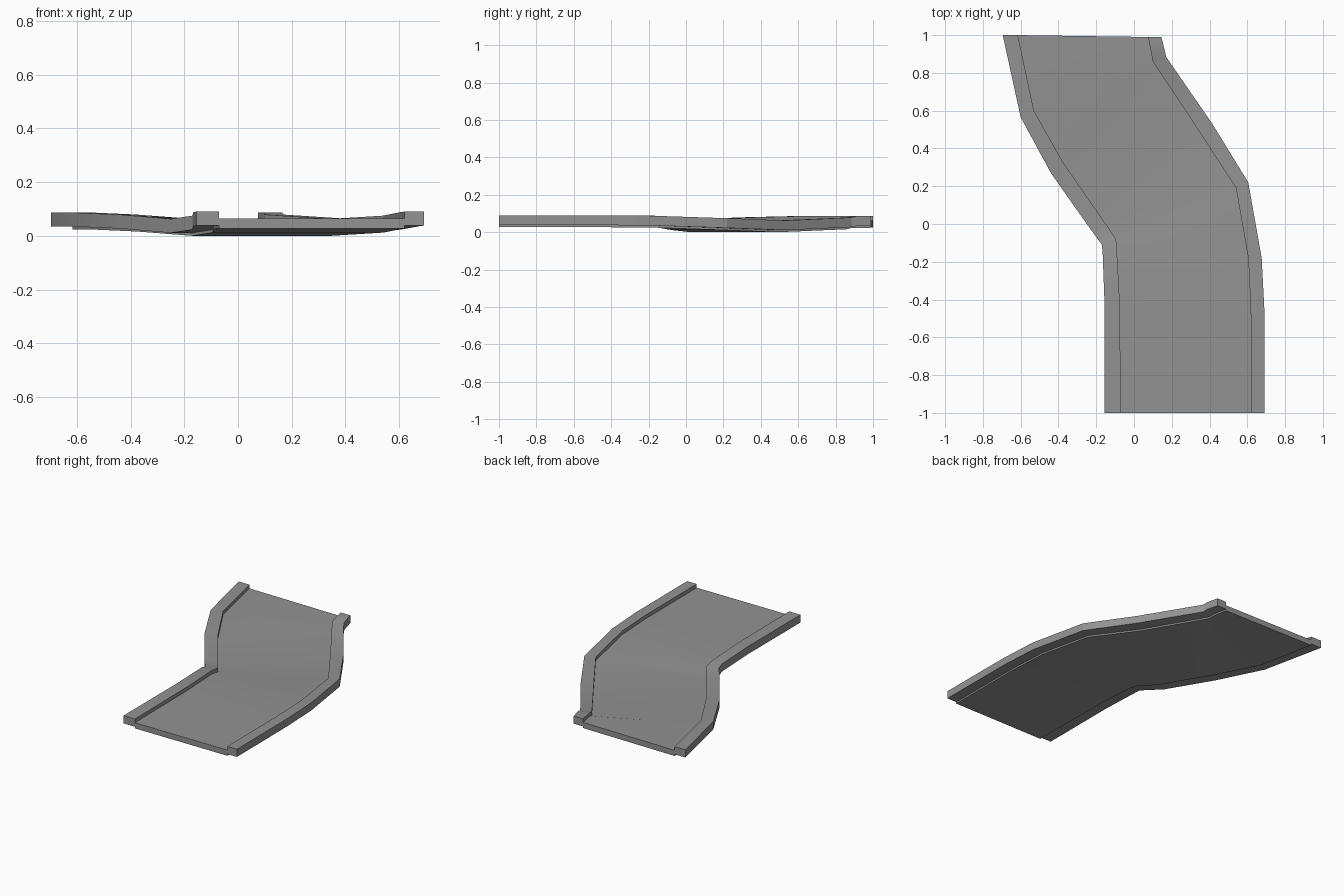
import bpy
import bmesh
import math

if "Cube" in bpy.data.objects:
    bpy.data.objects.remove(bpy.data.objects["Cube"])

# Stations along the curved lane:
# left outer, left inner, right inner, right outer (x, y), then height dip
STATIONS = [
    ((-.155, -1), (-.07, -1), (.62, -1), (.692, -1), 0),
    ((-.155, -.45), (-.075, -.42), (.618, -.45), (.69, -.45), 0),
    ((-.166, -.15), (-.09, -.15), (.605, -.18), (.676, -.18), -.002),
    ((-.17, -.11), (-.095, -.08), (.54, .19), (.605, .22), -.015),
    ((-.25, 0), (-.17, .03), (.345, .49), (.415, .53), -.027),
    ((-.44, .27), (-.375, .325), (.10, .86), (.17, .885), -.011),
    ((-.60, .565), (-.53, .60), (.095, .885), (.165, .91), -.004),
    ((-.695, 1), (-.615, 1), (.075, .99), (.145, .99), -.003),
]

# Dark grey asphalt
asphalt = bpy.data.materials.new("asphalt")
asphalt.diffuse_color = (.29, .29, .29, 1)
asphalt.use_nodes = True
asphalt.node_tree.nodes["Principled BSDF"].inputs["Base Color"].default_value = asphalt.diffuse_color


def strip(name, a, b, bottom, top):
    """Sweep a rectangular section between rails a and b of the stations."""
    bm = bmesh.new()
    rings = []
    for st in STATIONS:
        dz = st[4]
        corners = [(*st[a], bottom + dz), (*st[b], bottom + dz),
                   (*st[b], top + dz), (*st[a], top + dz)]
        rings.append([bm.verts.new(c) for c in corners])
    for r, s in zip(rings, rings[1:]):
        for j in range(4):
            k = (j + 1) % 4
            bm.faces.new((r[j], r[k], s[k], s[j]))
    bm.faces.new(rings[0])
    bm.faces.new(rings[-1])
    bmesh.ops.recalc_face_normals(bm, faces=bm.faces[:])
    mesh = bpy.data.meshes.new(name)
    bm.to_mesh(mesh)
    bm.free()
    mesh.materials.append(asphalt)
    obj = bpy.data.objects.new(name, mesh)
    bpy.context.collection.objects.link(obj)
    bpy.ops.object.select_all(action='DESELECT')
    obj.select_set(True)
    bpy.context.view_layer.objects.active = obj
    bpy.ops.object.shade_smooth_by_angle(angle=math.radians(20))


# Sunken lane surface with a raised kerb on each side
strip("lane_deck", 1, 2, .027, .065)
strip("left_kerb", 0, 1, .038, .09)
strip("right_kerb", 2, 3, .038, .09)
